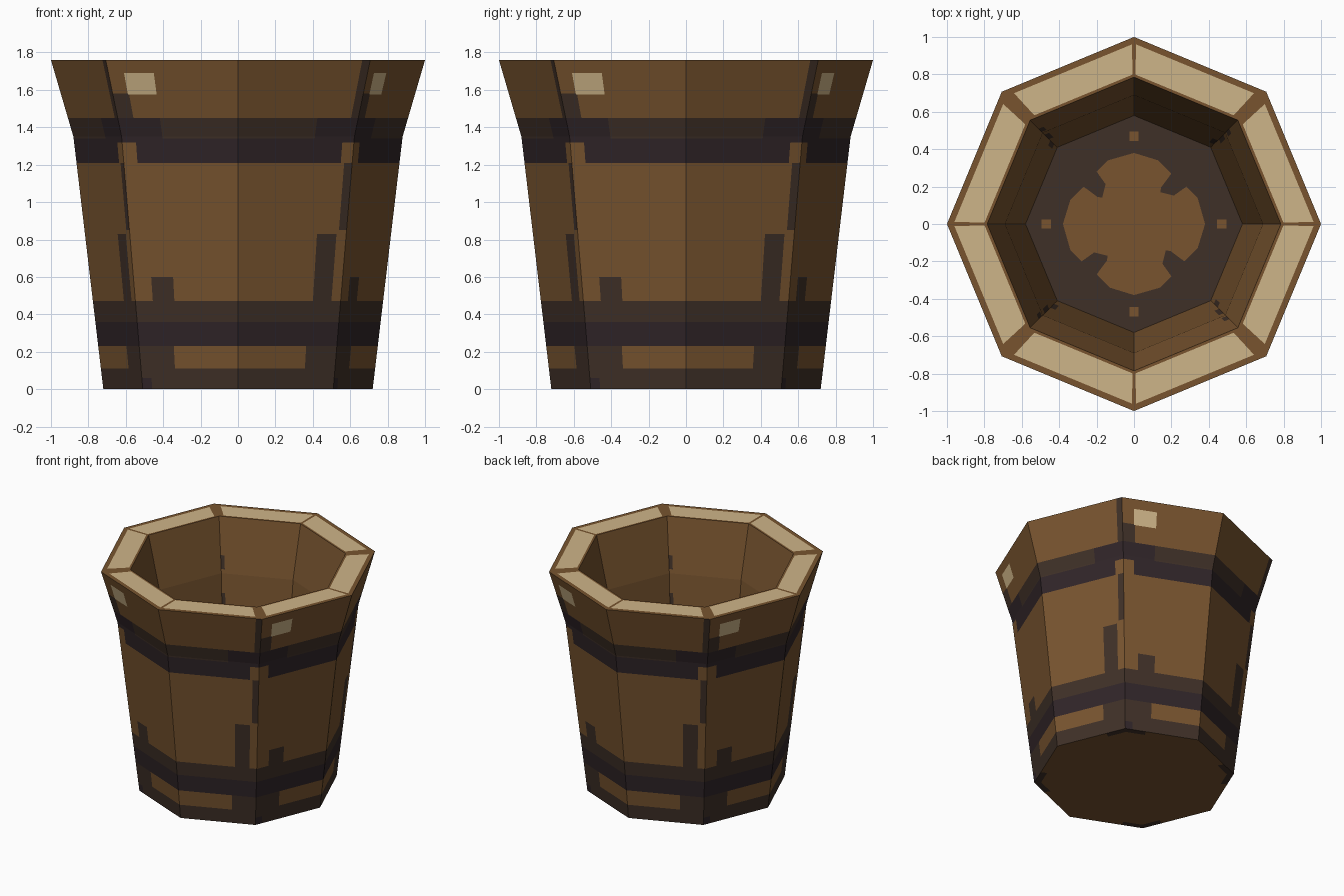
import bpy, bmesh, math

if "Cube" in bpy.data.objects:
    bpy.data.objects.remove(bpy.data.objects["Cube"])


def srgb(*rgb):
    return [((c / 255 + 0.055) / 1.055) ** 2.4 if c > 10 else c / 3294 for c in rgb] + [1]


WOOD, DARK, BAND, CREAM = range(4)
MATS = []
for name, col in (("wood_brown", srgb(120, 84, 47)), ("dark_brown", srgb(63, 48, 39)),
                  ("band_purple_grey", srgb(48, 37, 40)), ("cut_wood_cream", srgb(206, 181, 136))):
    m = bpy.data.materials.new(name)
    m.diffuse_color = col
    m.use_nodes = True
    m.node_tree.nodes["Principled BSDF"].inputs["Base Color"].default_value = m.diffuse_color
    MATS.append(m)


def finish(name, bm):
    me = bpy.data.meshes.new(name)
    bm.to_mesh(me)
    bm.free()
    for m in MATS:
        me.materials.append(m)
    ob = bpy.data.objects.new(name, me)
    bpy.context.collection.objects.link(ob)
    return ob


def lerp(table, p):
    for (p0, v0), (p1, v1) in zip(table, table[1:]):
        if p <= p1 + 1e-9:
            return v0 + (v1 - v0) * (p - p0) / (p1 - p0)
    return table[-1][1]


def octagon_skin(name, radius, height, lo_hi, patches, base=WOOD, flip=False):
    """Octagonal surface, repeated over four quarters. p runs along the profile,
    s runs -1..1 across a quarter; patches are (p0, p1, s0, s1, material)."""
    ps = sorted(set(lo_hi) | {v for a in patches for v in a[:2]})
    ss = sorted({-1, 0, 1} | {v for a in patches for v in a[2:4]})
    bm = bmesh.new()
    verts = {}

    def vert(q, s, p):
        r, z = radius(p), height(p)
        h = math.sqrt(0.5)
        x, y = s * h * r, -r * (1 - abs(s) * (1 - h))
        for _ in range(q):
            x, y = -y, x
        key = (round(x, 4), round(y, 4), round(z, 4))
        if key not in verts:
            verts[key] = bm.verts.new((x, y, z))
        return verts[key]

    for q in range(4):
        for p0, p1 in zip(ps, ps[1:]):
            for s0, s1 in zip(ss, ss[1:]):
                vs = [vert(q, s0, p0), vert(q, s1, p0), vert(q, s1, p1), vert(q, s0, p1)]
                vs = list(dict.fromkeys(vs))
                if len(vs) < 3:
                    continue
                f = bm.faces.new(vs[::-1] if flip else vs)
                f.material_index = base
                pm, sm = (p0 + p1) / 2, (s0 + s1) / 2
                for a, b, c, d, mat in patches:
                    if a < pm < b and c < sm < d:
                        f.material_index = mat
    return finish(name, bm)


TOP, KINK, FLOOR = 1.76, 1.35, 0.2

# Outer wall with hoops, stains and worn patches
OUTER = [(0, 0.72), (KINK, 0.88), (TOP, 1.0)]
octagon_skin("outer_wall", lambda p: lerp(OUTER, p), lambda p: p, (0, KINK, TOP), [
    (0, 0.36, -1, 1, DARK), (0.23, 0.36, -1, 1, BAND), (0.36, 0.47, -1, 1, DARK),
    (0.11, 0.23, -0.65, 0.69, WOOD), (0, 0.06, -1, -0.9, BAND),
    (0.47, 0.60, -0.83, -0.62, DARK), (0.47, 0.83, 0.73, 0.91, DARK),
    (0.85, 1.21, 0.93, 1, DARK),
    (1.21, 1.34, -1, 1, BAND), (1.34, 1.45, -1, 1, DARK),
    (1.34, 1.45, -1, -0.65, BAND), (1.34, 1.45, 0.66, 1, BAND),
    (1.21, 1.32, -1, -0.88, WOOD), (1.21, 1.32, 0.9, 1, WOOD),
    (1.45, 1.58, -1, -0.87, DARK), (1.45, TOP, 0.94, 1, DARK),
    (1.575, 1.69, -0.88, -0.65, CREAM)])

# Inner wall with a few dark seams at the corners
INNER = [(FLOOR, 0.58), (KINK, 0.69), (TOP, 0.785)]
octagon_skin("inner_wall", lambda p: lerp(INNER, p), lambda p: p, (FLOOR, KINK, TOP), [
    (1.38, 1.48, 0.95, 1, DARK), (0.85, 1.2, 0.95, 1, DARK),
    (0.45, 0.75, -1, -0.94, DARK)], flip=True)

# Rim with cream end-grain panels
octagon_skin("rim", lambda p: p, lambda p: TOP, (0.785, 1.0), [
    (0.802, 0.965, -0.94, -0.015, CREAM), (0.802, 0.965, 0.015, 0.94, CREAM)], flip=True)

# Inside floor and underside
octagon_skin("inside_floor", lambda p: p, lambda p: FLOOR, (0, 0.58), [], DARK, flip=True)
octagon_skin("underside", lambda p: p, lambda p: 0, (0, 0.72), [
    (0.67, 0.72, -1, -0.72, DARK), (0.67, 0.72, 0.72, 1, DARK)])

# Worn centre and four small spots on the inside floor
QUARTER = [(0.38, 0), (0.34, 0.14), (0.28, 0.2), (0.22, 0.15), (0.14, 0.17),
           (0.15, 0.22), (0.2, 0.27), (0.13, 0.34)]
bm = bmesh.new()
centre, ring = bm.verts.new((0, 0, FLOOR + 0.005)), []
for q in range(4):
    c, s = (1, 0, -1, 0)[q], (0, 1, 0, -1)[q]
    ring += [bm.verts.new((x * c - y * s, x * s + y * c, FLOOR + 0.005)) for x, y in QUARTER]
    bm.faces.new([bm.verts.new((0.47 * c + 0.025 * i, 0.47 * s + 0.025 * j, FLOOR + 0.005))
                  for i, j in ((-1, -1), (1, -1), (1, 1), (-1, 1))])
for a, b in zip(ring, ring[1:] + ring[:1]):
    bm.faces.new((centre, a, b))
finish("floor_worn_patch", bm)
